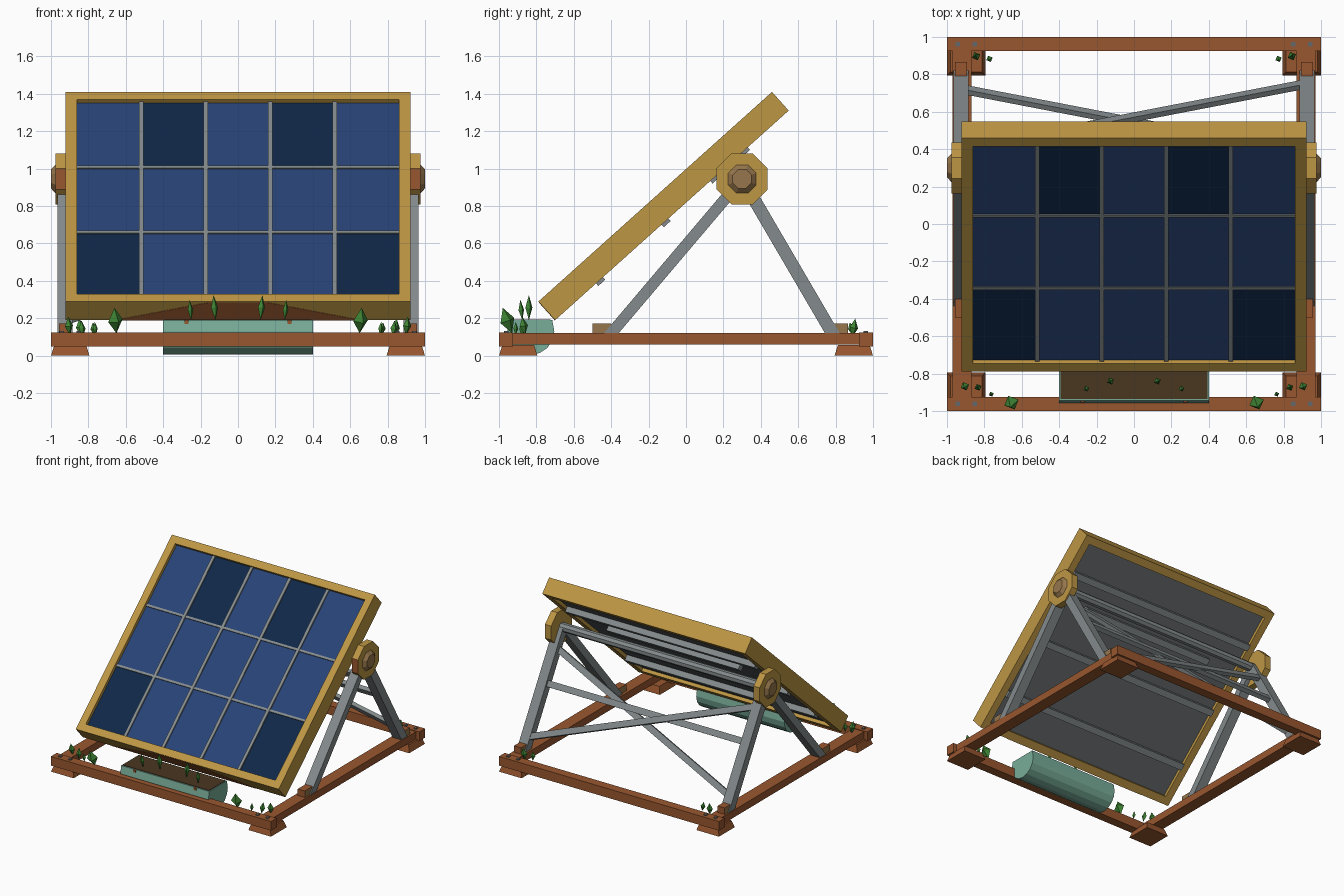
import bpy, bmesh
from math import radians, pi, sin, cos
from mathutils import Matrix, Vector

if "Cube" in bpy.data.objects:
    bpy.data.objects.remove(bpy.data.objects["Cube"])


def material(name, hex_code):
    channels = [int(hex_code[i:i + 2], 16) / 255 for i in (0, 2, 4)]
    rgba = [c / 12.92 if c < 0.04045 else ((c + 0.055) / 1.055) ** 2.4 for c in channels] + [1]
    m = bpy.data.materials.new(name)
    m.use_nodes = True
    m.diffuse_color = rgba
    m.node_tree.nodes["Principled BSDF"].inputs["Base Color"].default_value = rgba
    return m


GOLD = material("ochre frame", "BD9644")
BLUE = material("cell blue", "274375")
NAVY = material("dark cell navy", "0F2747")
RUST = material("rusty brown", "99572F")
STEEL = material("steel grey", "848B8C")
TEAL = material("trough teal", "78AD99")
SOIL = material("soil brown", "4A3620")
LEAF = material("leaf green", "3F8634")
BACK = material("dark grey", "64696B")
BRONZE = material("bronze", "96764C")


def finish(name, bm, *mats, rule=None, matrix=None):
    bmesh.ops.recalc_face_normals(bm, faces=bm.faces)
    if rule:
        for f in bm.faces:
            f.material_index = rule(f.normal)
    mesh = bpy.data.meshes.new(name)
    bm.to_mesh(mesh)
    bm.free()
    for m in mats:
        mesh.materials.append(m)
    ob = bpy.data.objects.new(name, mesh)
    if matrix:
        ob.matrix_world = matrix
    bpy.context.collection.objects.link(ob)
    return ob


def box(name, lo, hi, *mats, rule=None, matrix=None):
    lo, hi = Vector(lo), Vector(hi)
    bm = bmesh.new()
    bmesh.ops.create_cube(bm, size=1)
    for v in bm.verts:
        v.co = (lo + hi) / 2 + v.co * (hi - lo)
    return finish(name, bm, *mats, rule=rule, matrix=matrix)


def beam(name, a, b, width, depth, mat, hint=(1, 0, 0)):
    """Square bar from a to b; width runs along the hint direction."""
    a, b = Vector(a), Vector(b)
    z = (b - a).normalized()
    x = (Vector(hint) - z * z.dot(Vector(hint))).normalized()
    m = Matrix((x, z.cross(x), z)).transposed().to_4x4()
    m.translation = (a + b) / 2
    h = (b - a).length / 2
    return box(name, (-width / 2, -depth / 2, -h), (width / 2, depth / 2, h), mat, matrix=m)


def drum(name, x0, x1, r0, r1, y, z, sides, *mats, rule=None):
    """Prism or tapered cap lying along x."""
    bm = bmesh.new()
    bmesh.ops.create_cone(bm, cap_ends=True, segments=sides, radius1=r0, radius2=r1, depth=abs(x1 - x0))
    turn = Matrix.Rotation(pi / sides, 4, 'Z')
    tip = Matrix.Rotation(pi / 2 if x1 > x0 else -pi / 2, 4, 'Y')
    bm.transform(Matrix.Translation(((x0 + x1) / 2, y, z)) @ tip @ turn)
    return finish(name, bm, *mats, rule=rule)


# Base frame
for y, end in ((-1, "front"), (1, "rear")):
    box(end + "_base_beam", (-1, min(y, y * 0.925), 0.05), (1, max(y, y * 0.925), 0.125), RUST)

HUB_Y, HUB_Z = 0.30, 0.945
for s, side in ((-1, "right"), (1, "left")):
    box(side + "_base_rail", (s * 0.92 - 0.05, -0.95, 0.06), (s * 0.92 + 0.05, 0.95, 0.12), RUST)

    # Tapered corner feet and beam bolts
    for t, end in ((-1, "front"), (1, "rear")):
        bm = bmesh.new()
        bmesh.ops.create_cone(bm, cap_ends=True, segments=4, radius1=0.145, radius2=0.12, depth=0.058)
        bm.transform(Matrix.Translation((s * 0.897, t * 0.897, 0.029)) @ Matrix.Rotation(pi / 4, 4, 'Z'))
        finish(f"{side}_{end}_foot", bm, RUST)
        for x in (0.852, 0.942):
            box(f"{side}_{end}_bolt", (s * x - 0.012, t * 0.962 - 0.012, 0.12),
                (s * x + 0.012, t * 0.962 + 0.012, 0.132), BACK)

    # Support legs and their stop blocks
    beam(side + "_front_leg", (s * 0.925, -0.425, 0.09), (s * 0.925, HUB_Y, HUB_Z), 0.08, 0.06, STEEL)
    beam(side + "_rear_leg", (s * 0.925, 0.80, 0.09), (s * 0.925, HUB_Y, HUB_Z), 0.08, 0.068, STEEL)
    for y0, y1, end in ((-0.5, -0.4, "front"), (0.77, 0.865, "rear")):
        box(f"{side}_{end}_stop_block", (s * 0.925 - 0.032, y0, 0.11), (s * 0.925 + 0.032, y1, 0.173),
            RUST, BRONZE, rule=lambda n: int(abs(n.x) > 0.9))

    # Pivot hub with a weathered front facet, and its cap
    drum(side + "_pivot_hub", s * 0.92, s * 0.976, 0.148, 0.148, HUB_Y, HUB_Z, 8, GOLD, RUST,
         rule=lambda n: int(n.y < -0.9))
    drum(side + "_hub_cap", s * 0.974, s * 1.0, 0.084, 0.055, HUB_Y, HUB_Z, 8, BRONZE)

drum("pivot_axle", -0.93, 0.93, 0.036, 0.036, HUB_Y, HUB_Z, 8, STEEL)


# Rear bracing, lying in the plane of the rear legs
def on_leg(x, t, lift=0):
    return Vector((x, HUB_Y + 0.5 * t, HUB_Z - 0.855 * t)) + Vector((0, 0.863, 0.505)) * lift


flat = (0, 0.863, 0.505)
beam("rear_cross_rail", on_leg(-0.92, 0.44), on_leg(0.92, 0.44), 0.035, 0.05, STEEL, flat)
for s, side in ((-1, "right"), (1, "left")):
    beam(side + "_diagonal_brace", on_leg(s * 0.92, 0.87, 0.016 * s), on_leg(-s * 0.92, 0.16, 0.016 * s),
         0.03, 0.048, STEEL, flat)

# Tilted panel: local x across, y up the slope, z out of the glass
PANEL = Matrix.Translation((0, -0.12, 0.80)) @ Matrix.Rotation(radians(41.9), 4, 'X')
W, H, T, RIM = 0.922, 0.839, 0.067, 0.06
for s, side, end in ((-1, "right", "bottom"), (1, "left", "top")):
    xs = sorted((s * W, s * (W - RIM)))
    ys = sorted((s * H, s * (H - RIM)))
    box(side + "_panel_frame", (xs[0], -H, -T), (xs[1], H, T), GOLD, matrix=PANEL)
    box(end + "_panel_frame", (RIM - W, ys[0], -T), (W - RIM, ys[1], T), GOLD, matrix=PANEL)
box("panel_backing", (RIM - W, RIM - H, -0.04), (W - RIM, H - RIM, 0.03), BACK, matrix=PANEL)

# Cells and dividers
PX, PY = 2 * (W - RIM) / 5, 2 * (H - RIM) / 3
dark = {(1, 2), (3, 2), (0, 0), (4, 0)}
for i in range(5):
    for j in range(3):
        x, y = (i - 2) * PX, (j - 1) * PY
        box("solar_cell", (x - PX / 2, y - PY / 2, 0.028), (x + PX / 2, y + PY / 2, 0.04),
            NAVY if (i, j) in dark else BLUE, matrix=PANEL)
for i in range(4):
    x = (i - 1.5) * PX
    box("column_divider", (x - 0.012, RIM - H, 0.03), (x + 0.012, H - RIM, 0.051), STEEL, matrix=PANEL)
for j in (-0.5, 0.5):
    box("row_divider", (RIM - W, j * PY - 0.009, 0.03), (W - RIM, j * PY + 0.009, 0.049), STEEL, matrix=PANEL)

# Stiffening rails behind the panel
for y, half in ((-0.52, 0.86), (-0.05, 0.86), (0.3, 0.6), (0.52, 0.86)):
    box("panel_back_rail", (-half, y - 0.025, -0.085), (half, y + 0.025, -0.038), STEEL, matrix=PANEL)

# Rust stain on the lower edge of the frame
bm = bmesh.new()
corners = [bm.verts.new((x, -H - 0.002, z)) for x, z in ((-0.66, -T), (0.66, -T), (0.16, T * 0.9), (-0.16, T * 0.9))]
bm.faces.new(corners)
stain = finish("frame_rust_stain", bm, RUST, matrix=PANEL)
stain.modifiers.new("thickness", 'SOLIDIFY').thickness = 0.003

# Trough with a rounded belly, filled with soil
bm = bmesh.new()
ring = [bm.verts.new((-0.4, -0.83 + 0.126 * cos(a), 0.13 + 0.125 * sin(a)))
        for a in [-pi * k / 8 for k in range(9)]]
ring = [bm.verts.new((-0.4, -0.715, 0.19))] + ring + [bm.verts.new((-0.4, -0.945, 0.19))]
face = bm.faces.new(ring)
grown = bmesh.ops.extrude_face_region(bm, geom=[face])["geom"]
bmesh.ops.translate(bm, vec=(0.8, 0, 0), verts=[g for g in grown if isinstance(g, bmesh.types.BMVert)])
if face.is_valid is False:
    bmesh.ops.holes_fill(bm, edges=bm.edges)
finish("planter_trough", bm, TEAL)
box("planter_soil", (-0.392, -0.936, 0.185), (0.392, -0.724, 0.194), SOIL)
for s in (-1, 1):
    box("trough_rivet", (s * 0.275 - 0.01, -0.955, 0.17), (s * 0.275 + 0.01, -0.94, 0.19), RUST)


# Plants: faceted leaves, mirrored left and right
def leaf(x, y, z, height, radius, lean_x, lean_y):
    bm = bmesh.new()
    waist = [bm.verts.new((radius * cos(a), radius * sin(a), height * 0.5)) for a in (0.4, 1.97, 3.54, 5.11)]
    for end in (bm.verts.new((0, 0, 0)), bm.verts.new((0, 0, height))):
        for k in range(4):
            bm.faces.new((waist[k], waist[k - 1], end))
    tilt = Matrix.Rotation(lean_x, 4, 'Y') @ Matrix.Rotation(-lean_y, 4, 'X')
    finish("leaf", bm, LEAF, matrix=Matrix.Translation((x, y, z)) @ tilt)


for s in (-1, 1):
    for x, y, z, height, radius, lean in (
            (0.65, -0.93, 0.12, 0.145, 0.042, -0.35),
            (0.12, -0.84, 0.19, 0.135, 0.02, 0),
            (0.25, -0.875, 0.19, 0.11, 0.016, -0.1),
            (0.90, -0.86, 0.11, 0.10, 0.024, -0.15),
            (0.83, -0.88, 0.10, 0.09, 0.02, 0.15),
            (0.76, -0.91, 0.11, 0.07, 0.014, 0),
            (0.84, 0.89, 0.10, 0.10, 0.024, 0.15),
            (0.77, 0.89, 0.11, 0.07, 0.018, -0.2)):
        leaf(s * x, y, z, height, radius, s * 0.08, lean)
